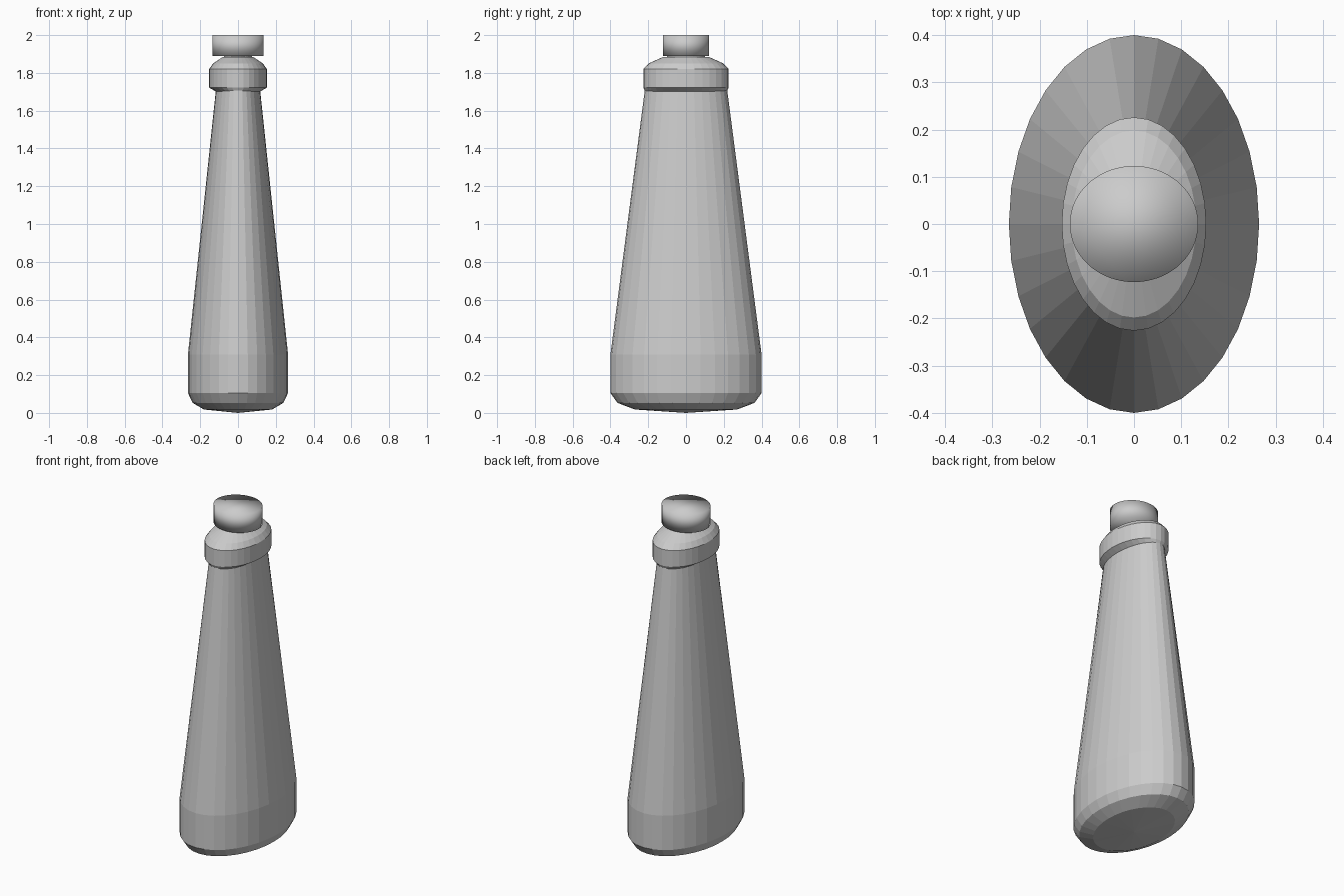
import bpy, bmesh, math

if "Cube" in bpy.data.objects:
    bpy.data.objects.remove(bpy.data.objects["Cube"])


def loft(name, rings, sides, smooth=False, bottom_tip=None):
    """Stack elliptical rings (rx, ry, z) into a closed solid."""
    bm = bmesh.new()
    loops = []
    for rx, ry, z in rings:
        loops.append([bm.verts.new((rx * math.cos(2 * math.pi * i / sides),
                                    ry * math.sin(2 * math.pi * i / sides), z))
                      for i in range(sides)])
    for a, b in zip(loops, loops[1:]):
        for i in range(sides):
            j = (i + 1) % sides
            bm.faces.new((a[i], a[j], b[j], b[i]))
    bm.faces.new(loops[-1])
    if bottom_tip is None:
        bm.faces.new(loops[0][::-1])
    else:
        tip = bm.verts.new((0, 0, bottom_tip))
        for i in range(sides):
            bm.faces.new((tip, loops[0][(i + 1) % sides], loops[0][i]))
    bmesh.ops.recalc_face_normals(bm, faces=bm.faces)
    for f in bm.faces:
        f.smooth = smooth
    mesh = bpy.data.meshes.new(name)
    bm.to_mesh(mesh)
    bm.free()
    obj = bpy.data.objects.new(name, mesh)
    bpy.context.collection.objects.link(obj)
    return obj


# Tapered oval body with rounded foot and shallow pointed base
loft("body", [(0.18, 0.27, 0.018), (0.24, 0.363, 0.053), (0.265, 0.40, 0.105),
              (0.265, 0.40, 0.31), (0.117, 0.218, 1.71)], 32, bottom_tip=0.0)

# Collar with chamfered underside and sloping shoulder
loft("collar", [(0.115, 0.215, 1.70), (0.153, 0.226, 1.722), (0.153, 0.226, 1.82),
                (0.132, 0.198, 1.85), (0.08, 0.12, 1.885)], 32)

# Narrow neck under the cap
loft("neck", [(0.075, 0.10, 1.87), (0.075, 0.10, 1.90)], 32)

# Round smooth-shaded cap
loft("cap", [(0.136, 0.123, 1.89), (0.136, 0.123, 2.0)], 64, smooth=True)
